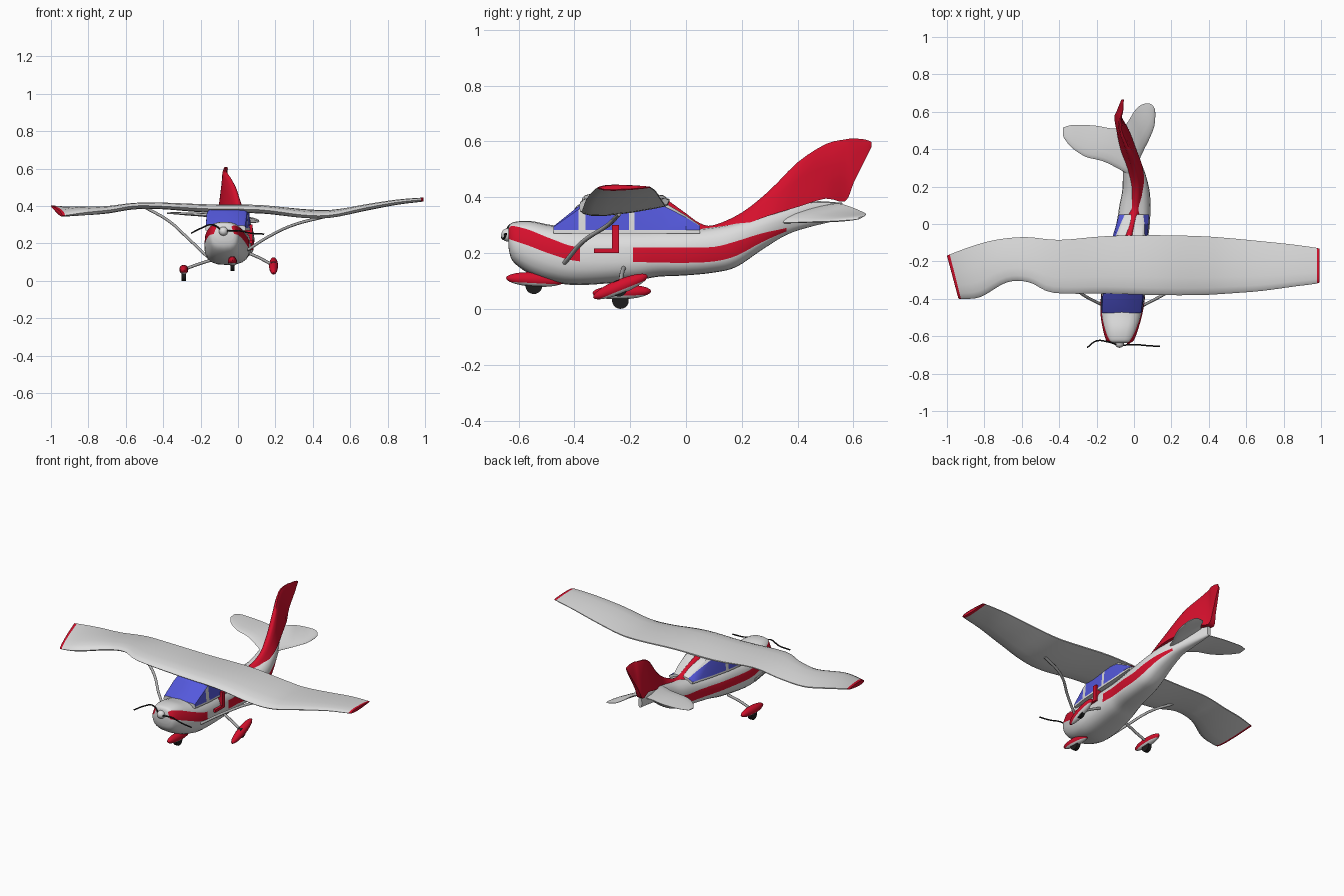
import bpy
import bmesh
from math import radians
from mathutils import Vector, Matrix

default_cube = bpy.data.objects.get("Cube")
if default_cube:
    bpy.data.objects.remove(default_cube, do_unlink=True)

def make_material(name, colour):
    material = bpy.data.materials.new(name)
    material.use_nodes = True
    material.diffuse_color = (*colour, 1)
    material.node_tree.nodes["Principled BSDF"].inputs["Base Color"].default_value = (*colour, 1)
    return material

WHITE, RED, BLUE, BLACK, GREY = range(5)
PALETTE = [make_material("white_paint", (.72, .72, .72)), make_material("red_paint", (.66, .005, .025)),
           make_material("blue_glass", (.09, .1, .72)), make_material("black_rubber", (.012, .012, .012)),
           make_material("grey_metal", (.4, .4, .4))]

def finish(name, bm, angle=40):
    """Turn a bmesh into a shaded object carrying the shared palette."""
    bmesh.ops.recalc_face_normals(bm, faces=bm.faces[:])
    mesh = bpy.data.meshes.new(name)
    bm.to_mesh(mesh)
    bm.free()
    for material in PALETTE:
        mesh.materials.append(material)
    obj = bpy.data.objects.new(name, mesh)
    bpy.context.collection.objects.link(obj)
    bpy.ops.object.select_all(action='DESELECT')
    obj.select_set(True)
    bpy.context.view_layer.objects.active = obj
    bpy.ops.object.shade_smooth_by_angle(angle=radians(angle))

def resample(rows, steps):
    """Smooth curve through the station rows."""
    result, last = [], len(rows) - 1
    for i in range(last):
        around = (rows[max(i - 1, 0)], rows[i], rows[i + 1], rows[min(i + 2, last)])
        for t in (k / steps for k in range(steps)):
            result.append([b + t / 2 * (c - a + t * (2 * a - 5 * b + 4 * c - d + t * (3 * (b - c) + d - a)))
                           for a, b, c, d in zip(*around)])
    return result + [rows[-1]]

def loft(name, rings, colour, cap=WHITE, angle=40):
    """Skin a list of closed rings; colour(i, j, centre) picks each face's material."""
    bm = bmesh.new()
    verts = [[bm.verts.new(p) for p in ring] for ring in rings]
    count = len(rings[0])
    for i in range(len(rings) - 1):
        for j in range(count):
            k = (j + 1) % count
            face = bm.faces.new((verts[i][j], verts[i][k], verts[i + 1][k], verts[i + 1][j]))
            face.material_index = colour(i, j, face.calc_center_median())
    for ring in (verts[0], verts[-1]):
        bm.faces.new(ring).material_index = cap
    finish(name, bm, angle)

# Fuselage: y, centre x, half width, bottom, top, stripe bottom, stripe top
BODY = [
    (-.635, -.075, .055, .215, .295, .25, .288), (-.62, -.075, .075, .17, .31, .245, .297),
    (-.56, -.072, .095, .125, .315, .225, .282), (-.48, -.067, .112, .097, .3, .195, .25),
    (-.38, -.058, .118, .085, .29, .17, .22), (-.19, -.038, .108, .1, .285, .168, .22),
    (-.1, -.025, .098, .115, .285, .166, .22), (0, -.005, .09, .12, .285, .165, .22),
    (.1, .005, .083, .13, .295, .17, .222), (.18, .01, .073, .15, .31, .19, .242),
    (.27, 0, .06, .21, .335, .238, .27), (.36, -.02, .045, .265, .36, .278, .29),
    (.45, -.05, .032, .295, .385, .31, .315), (.56, -.078, .012, .32, .38, .34, .345)]

def body_ring(row):
    y, cx, half, bottom, top, low, high = row
    levels = [bottom + (low - bottom) * f for f in (0, .04, .15, .35, .65, 1)]
    levels += [high + (top - high) * f for f in (0, .4, .75, .93, 1)]
    side = []
    for z in levels:
        u = min(1, abs(2 * (z - bottom) / (top - bottom) - 1))
        side.append((half * (1 - u ** 2.8) ** (1 / 2.8), z))
    return [(cx + w, y, z) for w, z in side] + [(cx - w, y, z) for w, z in side[-2:0:-1]]

def body_colour(i, j, centre):
    doorway = j == 5 and -.38 < centre.y < -.19
    return RED if j in (5, 14) and centre.y < .36 and not doorway else WHITE

loft("fuselage", [body_ring(r) for r in resample(BODY, 4)], body_colour)

# Cabin: y, centre x, base half width, roof half width, roof height
CABIN = [(-.475, -.067, .108, .104, .296), (-.385, -.06, .114, .106, .368),
         (-.36, -.057, .114, .104, .385), (-.205, -.041, .108, .098, .395),
         (-.185, -.038, .106, .096, .395), (-.085, -.024, .096, .08, .385),
         (0, -.008, .086, .06, .335), (.05, 0, .08, .045, .3)]

def cabin_ring(row):
    y, cx, base, roof, top = row
    side = [(base, .27), (base, .282), (roof + (base - roof) * .15, top - (top - .27) * .12), (roof * .88, top)]
    return [(cx + w, y, z) for w, z in side] + [(cx - w, y, z) for w, z in side[::-1]]

def cabin_colour(i, j, centre):
    side_window = j in (1, 5) and i not in (1, 3)
    windshield = i < 2 and j in (2, 3, 4)
    return BLUE if side_window or windshield else WHITE

loft("cabin", [cabin_ring(r) for r in CABIN], cabin_colour, angle=25)

def foil_ring(row):
    """Aerofoil between a leading and a trailing edge point."""
    front, back, thick = Vector(row[:3]), Vector(row[3:6]), row[6]
    shape = [(0, 0), (.03, .4), (.12, .8), (.3, 1), (.6, .8), (.85, .45), (1, .15)]
    upper = [front.lerp(back, f) + Vector((0, 0, thick / 2 * h)) for f, h in shape]
    lower = [front.lerp(back, f) - Vector((0, 0, thick / 2 * h)) for f, h in shape[1:]]
    return upper + lower[::-1]

# Bent wing: leading edge, trailing edge, thickness
WING = [
    (-.94, -.395, .35, -1, -.17, .4, .022), (-.925, -.4, .35, -.985, -.163, .4, .03),
    (-.82, -.39, .365, -.87, -.12, .39, .045), (-.68, -.312, .38, -.74, -.085, .38, .04),
    (-.56, -.312, .4, -.58, -.07, .395, .035), (-.43, -.368, .4, -.4, -.085, .405, .035),
    (-.15, -.372, .385, -.15, -.065, .39, .045), (.12, -.38, .38, .12, -.06, .39, .045),
    (.35, -.38, .352, .35, -.065, .375, .045), (.5, -.372, .352, .5, -.075, .372, .04),
    (.68, -.358, .39, .68, -.092, .395, .035), (.85, -.335, .42, .85, -.11, .422, .028),
    (.978, -.318, .433, .978, -.128, .435, .022), (.99, -.305, .435, .99, -.135, .437, .016)]
STEPS = 4
tip_start = (len(WING) - 2) * STEPS
loft("wing", [foil_ring(r) for r in resample(WING, STEPS)],
     lambda i, j, c: RED if i < STEPS or i >= tip_start else WHITE, RED)

# Tailplane halves
TAIL_LEFT = [
    (0, .28, .31, -.07, .5, .37, .03), (.05, .39, .31, -.03, .55, .375, .025),
    (.08, .45, .312, 0, .6, .36, .02), (.108, .52, .314, .035, .635, .345, .016),
    (.114, .58, .318, .075, .645, .338, .012), (.112, .615, .322, .1, .635, .33, .006)]
TAIL_RIGHT = [
    (-.02, .26, .325, -.08, .51, .36, .03), (-.12, .315, .34, -.13, .512, .36, .025),
    (-.18, .34, .35, -.2, .525, .36, .02), (-.26, .36, .355, -.28, .53, .362, .016),
    (-.335, .41, .36, -.34, .528, .365, .012), (-.378, .465, .36, -.38, .515, .365, .006)]
for name, rows in (("left_tailplane", TAIL_LEFT), ("right_tailplane", TAIL_RIGHT)):
    loft(name, [foil_ring(r) for r in resample(rows, 3)], lambda i, j, c: WHITE)

# Fin and spine: y, base x, tip x, base z, tip z, half width
FIN = [
    (-.07, -.03, -.03, .36, .393, .03), (0, -.01, -.01, .3, .342, .03), (.05, 0, 0, .28, .307, .033),
    (.1, .008, .008, .28, .3, .035), (.2, .018, .018, .3, .345, .036), (.3, .005, 0, .335, .425, .042),
    (.4, -.03, -.03, .365, .525, .042), (.5, -.06, -.07, .395, .59, .034),
    (.57, -.085, -.07, .385, .607, .02), (.6, -.082, -.06, .45, .61, .012),
    (.64, -.07, -.057, .53, .607, .008), (.665, -.063, -.055, .58, .598, .004)]

def fin_ring(row):
    y, base_x, tip_x, low, high, half = row
    side = [(f, half * w) for f, w in ((0, 1), (.3, .8), (.6, .55), (.9, .35), (1, .12))]
    outline = side + [(f, -w) for f, w in side[::-1]]
    return [(base_x + (tip_x - base_x) * f + w, y, low + (high - low) * f) for f, w in outline]

loft("fin", [fin_ring(r) for r in resample(FIN, 3)], lambda i, j, c: RED, RED, 60)

def ball(name, centre, size, colour, belly, tilt=0):
    """Ellipsoid tilted about x, with its own colour underneath."""
    bm = bmesh.new()
    bmesh.ops.create_uvsphere(bm, u_segments=20, v_segments=12, radius=1)
    for face in bm.faces:
        face.material_index = belly if face.calc_center_median().z < -.4 else colour
    bm.transform(Matrix.Translation(centre) @ Matrix.Rotation(radians(tilt), 4, 'X') @ Matrix.Diagonal((*size, 1)))
    finish(name, bm, 60)

def wheel(name, centre, radius):
    bm = bmesh.new()
    bmesh.ops.create_cone(bm, cap_ends=True, segments=20, radius1=radius, radius2=radius, depth=.022)
    for face in bm.faces:
        face.material_index = BLACK
    bm.transform(Matrix.Translation(centre) @ Matrix.Rotation(radians(90), 4, 'Y'))
    finish(name, bm)

def tube(name, points, radius, colour):
    curve = bpy.data.curves.new(name, 'CURVE')
    curve.dimensions = '3D'
    curve.bevel_depth, curve.bevel_resolution = radius, 2
    curve.use_fill_caps = True
    spline = curve.splines.new('BEZIER')
    spline.bezier_points.add(len(points) - 1)
    for knot, point in zip(spline.bezier_points, points):
        knot.co = point
        knot.handle_left_type = knot.handle_right_type = 'AUTO'
    curve.materials.append(PALETTE[colour])
    bpy.context.collection.objects.link(bpy.data.objects.new(name, curve))

# Wheels and their fairings: name, centre, tilt, wheel drop
for name, (x, y, z), tilt, drop in (("nose", (-.03, -.54, .105), -3, .022),
                                    ("left", (.19, -.235, .08), 22, .006),
                                    ("right", (-.29, -.23, .06), 2, .03)):
    ball(name + "_wheel_fairing", (x, y, z), (.024, .105, .026), RED, WHITE, tilt)
    wheel(name + "_wheel", (x, y - .005, z - drop), .03)

# Landing gear legs and wing struts
tube("nose_leg", [(-.05, -.53, .16), (-.03, -.54, .1)], .01, GREY)
tube("left_leg", [(.04, -.22, .155), (.11, -.23, .125), (.185, -.235, .085)], .008, GREY)
tube("right_leg", [(-.13, -.22, .115), (-.21, -.23, .09), (-.29, -.23, .06)], .008, GREY)
tube("left_strut", [(.05, -.435, .165), (.17, -.37, .24), (.3, -.28, .3), (.45, -.24, .34)], .008, GREY)
tube("right_strut", [(-.165, -.435, .13), (-.27, -.38, .23), (-.37, -.3, .32), (-.5, -.25, .395)], .008, GREY)

# Spinner and bent propeller blades
ball("spinner", (-.078, -.638, .265), (.024, .024, .024), WHITE, WHITE)
tube("right_blade", [(-.08, -.65, .265), (-.14, -.63, .3), (-.2, -.625, .28), (-.25, -.66, .255)], .004, BLACK)
tube("left_blade", [(-.08, -.65, .265), (0, -.645, .268), (.07, -.65, .255), (.14, -.655, .25)], .004, BLACK)

# Seat showing through the doorway
for name, centre, size in (("seat_back", (.049, -.252, .25), (.058, .025, .1)),
                           ("seat_cushion", (.049, -.285, .208), (.058, .09, .017))):
    bm = bmesh.new()
    bmesh.ops.create_cube(bm, size=1)
    for face in bm.faces:
        face.material_index = RED
    bm.transform(Matrix.Translation(centre) @ Matrix.Diagonal((*size, 1)))
    finish(name, bm)
